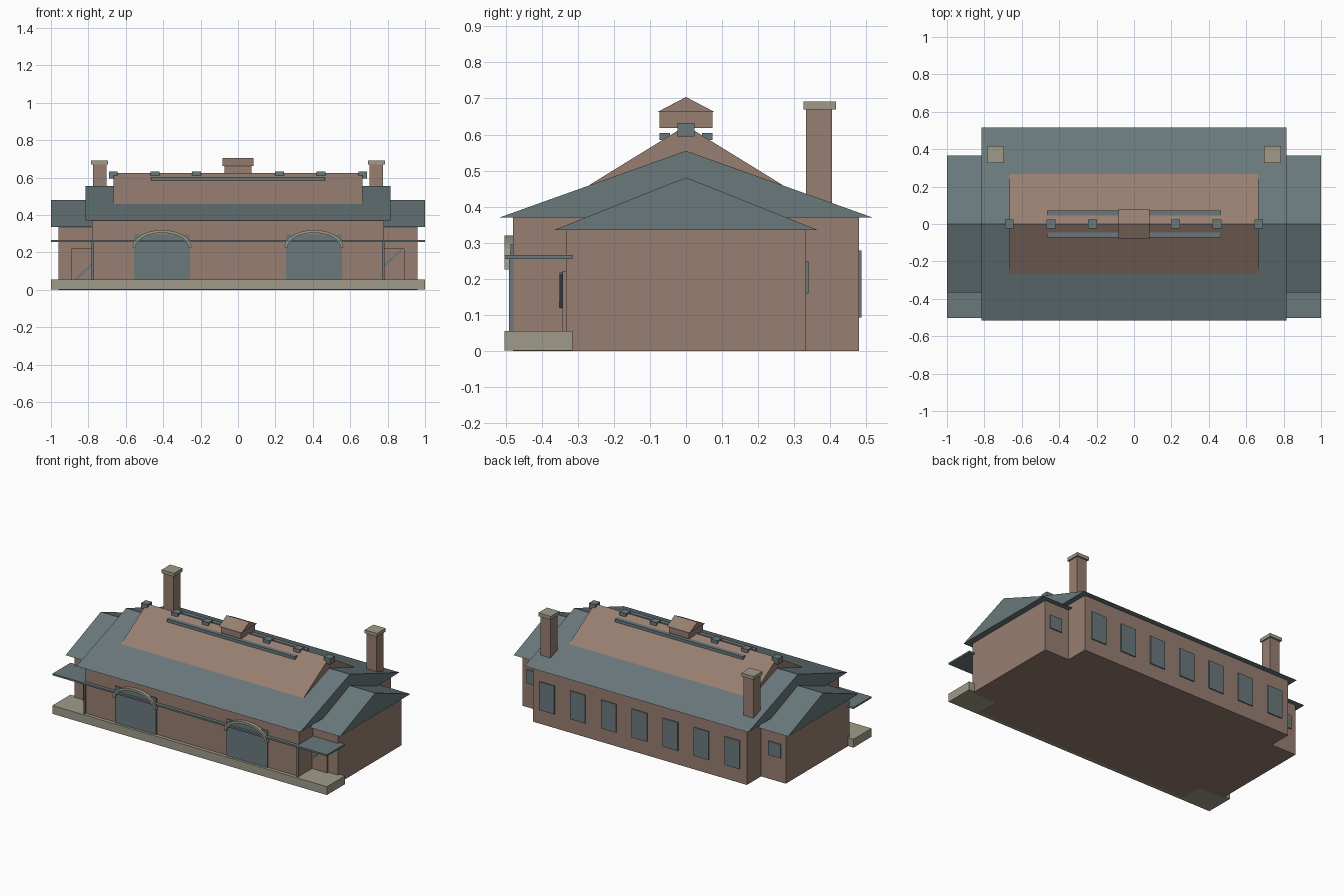
import bpy
import math

if "Cube" in bpy.data.objects:
    bpy.data.objects.remove(bpy.data.objects["Cube"], do_unlink=True)


def material(name, rgb):
    mat = bpy.data.materials.new(name)
    mat.use_nodes = True
    color = (*rgb, 1.0)
    mat.diffuse_color = color
    mat.node_tree.nodes["Principled BSDF"].inputs["Base Color"].default_value = color
    return mat


brick = material("brick", (0.31, 0.21, 0.165))
slate = material("slate", (0.145, 0.19, 0.2))
stone = material("stone", (0.35, 0.33, 0.25))


def add_mesh(name, verts, faces, mat):
    mesh = bpy.data.meshes.new(name)
    mesh.from_pydata(verts, [], faces)
    mesh.materials.append(mat)
    obj = bpy.data.objects.new(name, mesh)
    bpy.context.collection.objects.link(obj)
    return obj


def extrude(name, points, place, start, end, mat):
    """Solid made by sweeping a closed outline from start to end."""
    n = len(points)
    verts = [place(p, d) for d in (start, end) for p in points]
    faces = [tuple(range(n))[::-1], tuple(range(n, 2 * n))]
    faces += [(i, (i + 1) % n, n + (i + 1) % n, n + i) for i in range(n)]
    return add_mesh(name, verts, faces, mat)


def box(name, x, y, z, mat):
    outline = [(x[0], y[0]), (x[1], y[0]), (x[1], y[1]), (x[0], y[1])]
    return extrude(name, outline, lambda p, d: (p[0], p[1], d), z[0], z[1], mat)


def gable(name, x, half_depth, eave, ridge, mat):
    outline = [(-half_depth, eave), (half_depth, eave), (0, ridge)]
    return extrude(name, outline, lambda p, d: (d, p[0], p[1]), x[0], x[1], mat)


def around(centre, half):
    return (centre - half, centre + half)


def arch(name, cx, outer, inner, base, y, mat):
    """Elliptical arch band facing the front."""
    steps = 14
    rows = []
    for i in range(steps + 1):
        a = math.pi * (1 - i / steps)
        (ox, oz), (ix, iz) = [(cx + r[0] * math.cos(a), base + r[1] * math.sin(a))
                              for r in (outer, inner)]
        rows += [(ox, y[0], oz), (ix, y[0], iz), (ix, y[1], iz), (ox, y[1], oz)]
    faces = [(0, 3, 2, 1), tuple(range(4 * steps, 4 * steps + 4))]
    for i in range(steps):
        for j in range(4):
            k = (j + 1) % 4
            faces.append((4 * i + j, 4 * i + k, 4 * i + 4 + k, 4 * i + 4 + j))
    return add_mesh(name, rows, faces, mat)


# Main hall and stacked roofs
box("main_hall", (-0.78, 0.78), (-0.48, 0.48), (0, 0.38), brick)
gable("main_roof", (-0.815, 0.815), 0.517, 0.37, 0.555, slate)
gable("upper_roof", (-0.665, 0.665), 0.268, 0.46, 0.625, brick)

# Ridge cupola
box("cupola", (-0.073, 0.073), (-0.073, 0.073), (0.618, 0.663), brick)
gable("cupola_roof", (-0.083, 0.083), 0.08, 0.662, 0.704, brick)

# Platform and canopy along the front
box("platform", (-1, 1), (-0.503, -0.315), (0.001, 0.056), stone)
box("canopy", (-1, 1), (-0.503, -0.315), (0.255, 0.266), slate)

# Back windows of the hall
for i in range(-3, 4):
    box("hall_window", around(i * 0.225, 0.055), (0.475, 0.487), (0.093, 0.279), slate)

for side, label in ((-1, "right"), (1, "left")):
    # End wing
    box(label + "_wing", sorted((side * 0.76, side * 0.96)), (-0.332, 0.332), (0, 0.34), brick)
    gable(label + "_wing_roof", sorted((side * 0.78, side)), 0.366, 0.335, 0.481, slate)
    box(label + "_wing_window", around(side * 0.88, 0.045), (0.325, 0.339), (0.16, 0.25), slate)

    # Wing door with its diagonal brace
    cx = side * 0.785
    box(label + "_wing_door", around(cx, 0.105), (-0.343, -0.325), (0.05, 0.222), brick)
    brace = [(cx - 0.088, 0.058), (cx - 0.078, 0.052), (cx + 0.095, 0.212), (cx + 0.085, 0.218)]
    extrude(label + "_door_brace", brace, lambda p, d: (p[0], d, p[1]), -0.35, -0.34, slate)
    box(label + "_post", around(side * 0.777, 0.006), (-0.491, -0.478), (0.05, 0.26), slate)

    # Arched front door
    box(label + "_front_door", around(side * 0.406, 0.15), (-0.487, -0.475), (0.05, 0.297), slate)
    arch(label + "_door_arch", side * 0.406, (0.158, 0.094), (0.142, 0.079), 0.226,
         (-0.503, -0.475), stone)

    # Chimney
    box(label + "_chimney", around(side * 0.74, 0.036), around(0.369, 0.036), (0.38, 0.672), brick)
    box(label + "_chimney_cap", around(side * 0.74, 0.045), around(0.371, 0.045), (0.669, 0.691), stone)

    # Ridge vents and long roof rail
    for i in (1, 2, 3):
        box(label + "_ridge_vent", around(side * i * 0.222, 0.023), (-0.024, 0.024),
            (0.594, 0.632), slate)
    box("roof_rail", (-0.465, 0.465), around(side * 0.059, 0.014), (0.585, 0.604), slate)
